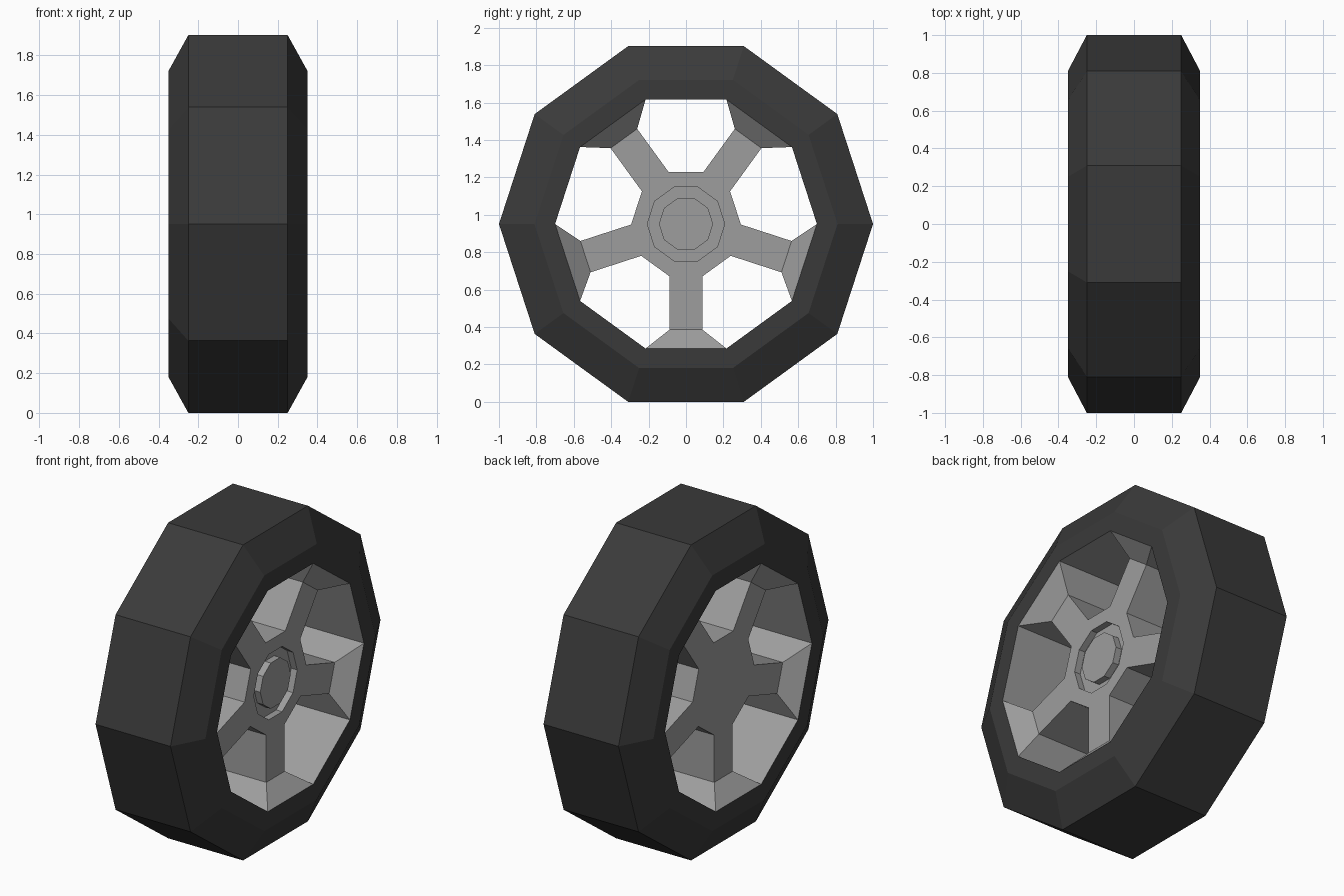
import bpy, bmesh
from math import cos, sin, radians

cube = bpy.data.objects.get("Cube")
if cube:
    bpy.data.objects.remove(cube, do_unlink=True)

SIDES = 10
AXLE_Z = cos(radians(18))     # decagon rests on a flat side


def material(name, value):
    mat = bpy.data.materials.new(name)
    mat.use_nodes = True
    colour = (value, value, value, 1)
    mat.diffuse_color = colour
    bsdf = mat.node_tree.nodes["Principled BSDF"]
    bsdf.inputs["Base Color"].default_value = colour
    bsdf.inputs["Roughness"].default_value = 0.8
    return mat


def finish(bm, name, mat):
    bmesh.ops.recalc_face_normals(bm, faces=bm.faces[:])
    mesh = bpy.data.meshes.new(name)
    bm.to_mesh(mesh)
    bm.free()
    mesh.materials.append(mat)
    obj = bpy.data.objects.new(name, mesh)
    obj.location.z = AXLE_Z
    bpy.context.collection.objects.link(obj)
    return obj


def ring(bm, x, radius):
    """Decagon of vertices around the axle; pairs 0-1, 2-3... straddle a spoke."""
    angles = [radians(-108 + 36 * j) for j in range(SIDES)]
    return [bm.verts.new((x, radius * cos(a), radius * sin(a))) for a in angles]


def spoke_ring(bm, x, along, half_width):
    """Pairs of vertices at a distance along each of the five spokes."""
    verts = []
    for j in range(SIDES):
        a = radians(-90 + 72 * (j // 2))
        w = half_width if j % 2 else -half_width
        verts.append(bm.verts.new((x, along * cos(a) - w * sin(a),
                                   along * sin(a) + w * cos(a))))
    return verts


def bridge(bm, a, b, steps=range(SIDES)):
    for j in steps:
        k = (j + 1) % SIDES
        bm.faces.new((a[j], a[k], b[k], b[j]))


# Tyre: chamfered profile swept round the axle
def build_tyre(mat):
    bm = bmesh.new()
    half = [(0.25, 1.0), (0.35, 0.81), (0.35, 0.70), (0.29, 0.76)]
    profile = half + [(-x, r) for x, r in reversed(half)]
    rings = [ring(bm, x, r) for x, r in profile]
    for i, loop in enumerate(rings):
        bridge(bm, loop, rings[(i + 1) % len(rings)])
    return finish(bm, "tyre", mat)


# Rim: hub, five spokes that flare out to the rim edge, and the rim band
def build_rim(mat):
    bm = bmesh.new()
    spokes, windows = range(0, SIDES, 2), range(1, SIDES, 2)
    layers = []
    for s in (1, -1):
        hub = spoke_ring(bm, 0.25 * s, 0.28, 0.088)
        tip = spoke_ring(bm, 0.25 * s, 0.565, 0.088)
        edge = ring(bm, 0.35 * s, 0.70)
        seat = ring(bm, 0.30 * s, 0.74)
        bridge(bm, hub, tip, spokes)       # spoke face
        bridge(bm, tip, edge, spokes)      # flare
        bridge(bm, edge, seat)             # hidden lip under the tyre
        layers.append((hub, tip, edge, seat))
        if s == 1:
            # Outer hub face with a circular groove round the cap
            steps = [hub] + [ring(bm, x, r) for x, r in
                             [(0.25, 0.207), (0.21, 0.207), (0.21, 0.145), (0.25, 0.145)]]
            for a, b in zip(steps, steps[1:]):
                bridge(bm, a, b)
            bm.faces.new(steps[-1])
        else:
            bm.faces.new(hub)              # plain inner hub face
    (hub, tip, edge, seat), (hub2, tip2, edge2, seat2) = layers
    bridge(bm, hub, hub2, windows)
    bridge(bm, edge, edge2, windows)
    bridge(bm, seat, seat2)
    for j in range(SIDES):                 # window side walls
        bm.faces.new((hub[j], tip[j], tip2[j], hub2[j]))
        bm.faces.new((tip[j], edge[j], edge2[j], tip2[j]))
    return finish(bm, "rim", mat)


build_tyre(material("dark rubber", 0.042))
build_rim(material("grey metal", 0.34))
